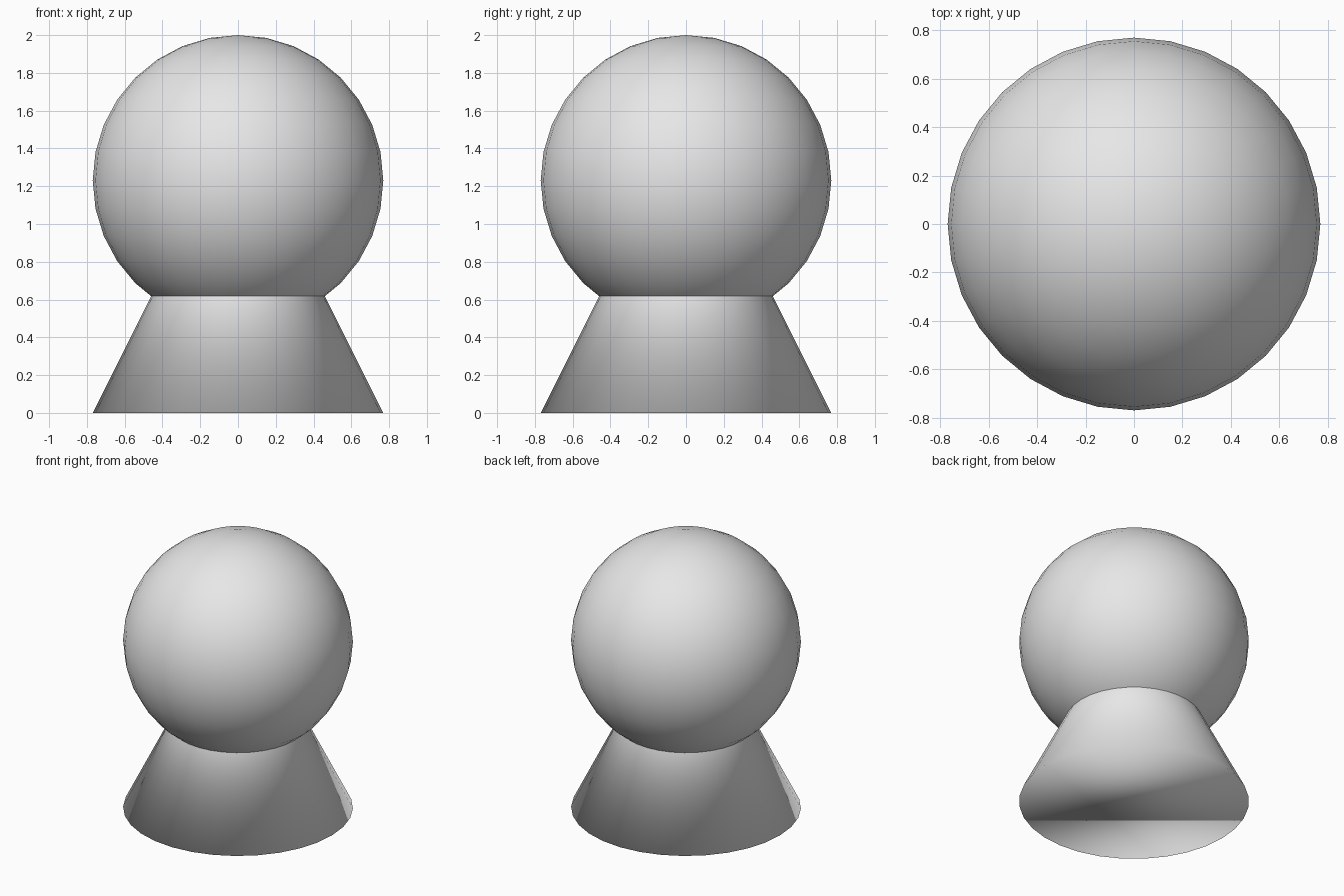
import bpy

default = bpy.data.objects.get("Cube")
if default:
    bpy.data.objects.remove(default, do_unlink=True)

UNIT = 2 / 2.6          # shared radius of ball and base
SIDES = 32

grey = bpy.data.materials.new("light_grey")
grey.use_nodes = True
colour = (0.8, 0.8, 0.8, 1)
grey.diffuse_color = colour
for node in grey.node_tree.nodes:
    if node.type == "BSDF_PRINCIPLED":
        node.inputs["Base Color"].default_value = colour


def finish(name):
    """Name the active part, shade it fully smooth and colour it."""
    part = bpy.context.object
    part.name = name
    part.data.name = name
    part.data.materials.append(grey)
    bpy.ops.object.shade_smooth()
    return part


# Conical base, its tip buried inside the ball
bpy.ops.mesh.primitive_cone_add(vertices=SIDES, radius1=UNIT, radius2=0,
                                depth=2 * UNIT, location=(0, 0, UNIT))
finish("cone_base")

# Round head resting on the cone
bpy.ops.mesh.primitive_uv_sphere_add(segments=SIDES, ring_count=SIDES // 2,
                                     radius=UNIT, location=(0, 0, 1.6 * UNIT))
finish("ball_head")
